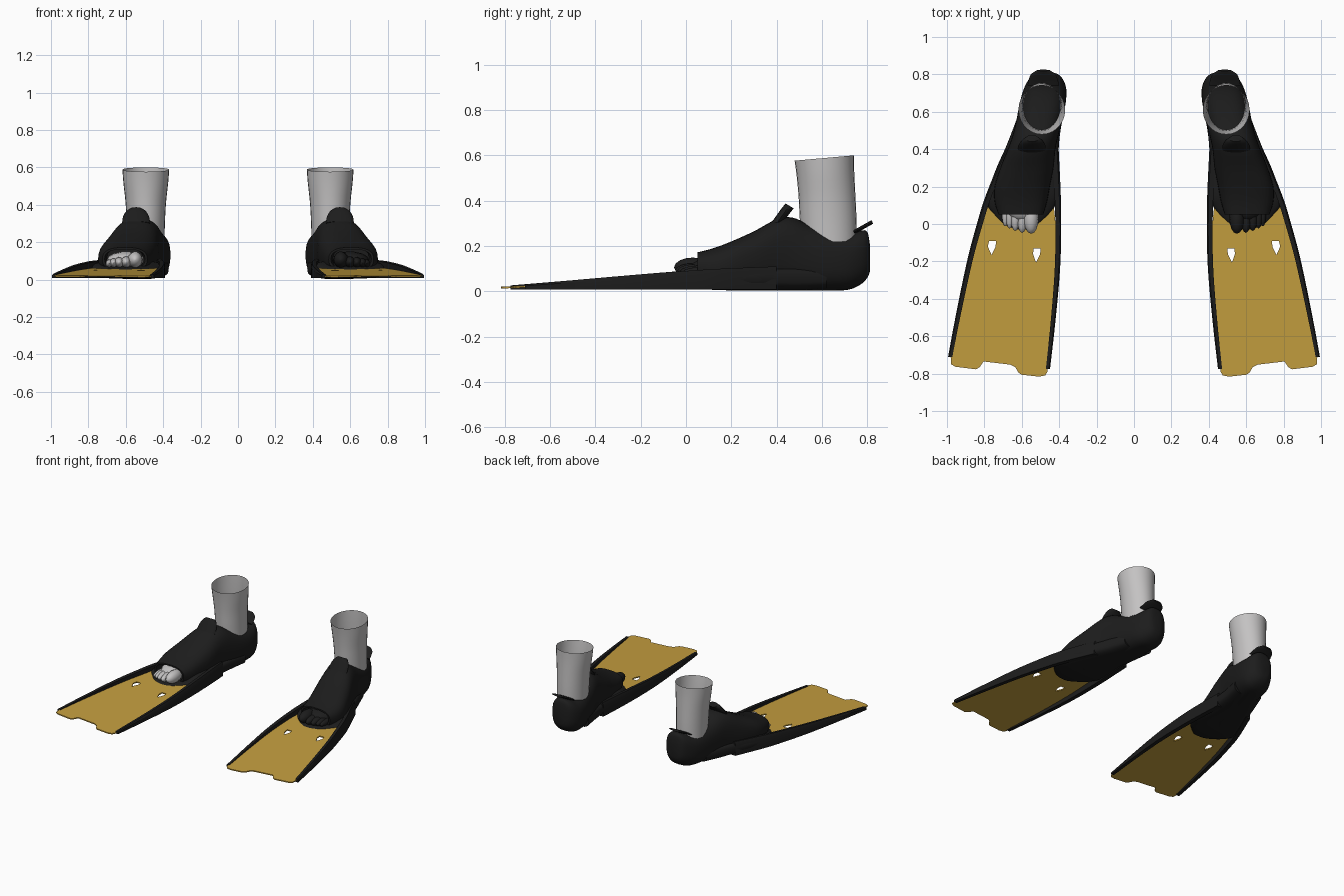
import bpy, bmesh, math
from mathutils import Vector

if "Cube" in bpy.data.objects:
    bpy.data.objects.remove(bpy.data.objects["Cube"])


def material(name, col):
    m = bpy.data.materials.new(name)
    m.diffuse_color = (*col, 1)
    m.use_nodes = True
    m.node_tree.nodes["Principled BSDF"].inputs["Base Color"].default_value = m.diffuse_color
    return m


BLACK = material("black rubber", (0.012, 0.012, 0.012))
YELLOW = material("yellow blade", (0.56, 0.345, 0.05))
GREY = material("pale grey skin", (0.55, 0.54, 0.54))
SIDES = {"right": 1, "left": -1}


def add(name, verts, faces, mat, side, angle=40):
    """One part, flipped across x for the left side."""
    me = bpy.data.meshes.new(name)
    me.from_pydata([(v[0] * SIDES[side], v[1], v[2]) for v in verts], [], faces)
    bm = bmesh.new()
    bm.from_mesh(me)
    bmesh.ops.recalc_face_normals(bm, faces=bm.faces)
    bm.to_mesh(me)
    bm.free()
    me.materials.append(mat)
    ob = bpy.data.objects.new(side + "_" + name, me)
    bpy.context.collection.objects.link(ob)
    bpy.ops.object.select_all(action='DESELECT')
    ob.select_set(True)
    bpy.context.view_layer.objects.active = ob
    bpy.ops.object.shade_smooth_by_angle(angle=math.radians(angle))
    return ob


def bridge(rings, caps=(True, True)):
    """Join equal-length rings into a skin."""
    n = len(rings[0])
    verts = [v for r in rings for v in r]
    faces = [(i * n + k, i * n + (k + 1) % n, (i + 1) * n + (k + 1) % n, (i + 1) * n + k)
             for i in range(len(rings) - 1) for k in range(n)]
    if caps[0]:
        faces.append(tuple(range(n)))
    if caps[1]:
        faces.append(tuple(range(len(verts) - n, len(verts))))
    return verts, faces


def oval(y, xl, xr, zb, zt, p=2.6, n=32):
    """Rounded-box cross-section facing along y."""
    out = []
    for k in range(n):
        a = 2 * math.pi * k / n
        c, s = math.cos(a), math.sin(a)
        out.append(((xl + xr) / 2 + (xr - xl) / 2 * math.copysign(abs(c) ** (2 / p), c), y,
                    (zb + zt) / 2 + (zt - zb) / 2 * math.copysign(abs(s) ** (2 / p), s)))
    return out


def smooth(rows, steps=4):
    """Catmull-Rom resampling of station rows."""
    out = []
    for i in range(len(rows) - 1):
        p = [Vector(rows[min(max(i + d, 0), len(rows) - 1)]) for d in (-1, 0, 1, 2)]
        for j in range(steps):
            t = j / steps
            out.append(tuple(0.5 * (2 * p[1] + (p[2] - p[0]) * t
                       + (2 * p[0] - 5 * p[1] + 4 * p[2] - p[3]) * t * t
                       + (3 * p[1] - p[0] - 3 * p[2] + p[3]) * t ** 3)))
    return out + [tuple(rows[-1])]


def ellipsoid(c, r, n=14):
    rings = [[(c[0] + r[0] * math.sin(b) * math.cos(a), c[1] + r[1] * math.cos(b),
               c[2] + r[2] * math.sin(b) * math.sin(a))
              for a in [2 * math.pi * k / n for k in range(n)]]
             for b in [0.05 + (math.pi - 0.1) * j / 8 for j in range(9)]]
    return bridge(rings)


def blade_z(y):
    return 0.016 + 0.042 * (y + 0.82) / 0.95


# Stations: y, left x, right x, bottom z, top z
POCKET = [(0.05, .485, .725, .045, .172), (0.12, .465, .745, .012, .19), (0.2, .45, .745, .004, .22),
          (0.3, .43, .715, .003, .265), (0.4, .42, .675, .003, .318), (0.47, .405, .65, .003, .325),
          (0.55, .385, .63, .003, .292), (0.65, .365, .61, .003, .264), (0.72, .362, .59, .008, .257),
          (0.77, .378, .565, .03, .268), (0.80, .405, .54, .06, .262), (0.812, .44, .515, .09, .2)]
BASE = [(-0.03, .55, .65, .03, .055), (0.0, .51, .70, .022, .065), (0.05, .455, .75, .012, .075),
        (0.1, .42, .785, .008, .088), (0.16, .395, .785, .005, .1), (0.3, .405, .735, .004, .108),
        (0.4, .403, .69, .004, .112), (0.5, .393, .65, .004, .114), (0.62, .37, .605, .01, .114)]
# Rails: y, outer edge x, top z
INNER = [(-.775, .449, .026), (-.5, .418, .049), (-.2, .393, .075), (.1, .39, .098), (.4, .403, .11)]
OUTER = [(-.71, .994, .03), (-.5, .955, .049), (-.2, .893, .075), (0, .84, .09), (.16, .79, .1), (.4, .69, .11)]
# Blade plan with a notched tip, and its two drain holes
PLAN = [(.43, .11), (.40, -.2), (.43, -.5), (.463, -.79), (.475, -.81), (.51, -.816), (.60, -.806),
        (.617, -.795), (.635, -.765), (.66, -.752), (.805, -.735), (.825, -.765), (.845, -.777),
        (.955, -.763), (.978, -.75), (.98, -.71), (.94, -.5), (.88, -.2), (.825, 0), (.775, .16),
        (.74, .12), (.60, .08), (.47, .06)]
HOLES = [(.52, -.16, .0), (.758, -.12, .004)]

for side in SIDES:
    # Foot pocket with a recessed toe opening
    rings = [oval(*r) for r in smooth(POCKET)]
    mouth = [oval(0.16, .51, .70, .07, .165), oval(0.05, .497, .713, .057, .162)]
    add("foot_pocket", *bridge(mouth + rings), BLACK, side)
    # Wide sole and skirt under the pocket
    add("sole_skirt", *bridge([oval(*r, 3.2) for r in smooth(BASE)]), BLACK, side)

    # Side rails
    for name, path, inward in (("inner_rail", INNER, 1), ("outer_rail", OUTER, -1)):
        rings = []
        for y, x, z in smooth(path):
            w = inward * (0.022 + 0.012 * (y + 0.78))
            rings.append([(x, y, .008), (x, y, z * .8), (x + w * .25, y, z), (x + w, y, z * .97), (x + w, y, .008)])
        add(name, *bridge(rings), BLACK, side, 30)

    # Blade: filled outline, given thickness and tilt
    cu = bpy.data.curves.new("blade_plan", 'CURVE')
    cu.dimensions, cu.fill_mode, cu.extrude = '2D', 'BOTH', 0.004
    kites = [[(x - .02, y + .028), (x + .016, y + .03), (x + .02 + d, y), (x + .004, y - .045), (x - .018, y - .003)]
             for x, y, d in HOLES]
    for pts in [PLAN] + kites:
        sp = cu.splines.new('POLY')
        sp.points.add(len(pts) - 1)
        for q, (x, y) in zip(sp.points, pts):
            q.co = (x, y, 0, 1)
        sp.use_cyclic_u = True
    tmp = bpy.data.objects.new("blade_plan", cu)
    bpy.context.collection.objects.link(tmp)
    bpy.context.view_layer.update()
    flat = bpy.data.meshes.new_from_object(tmp.evaluated_get(bpy.context.evaluated_depsgraph_get()))
    verts = [(v.co.x, v.co.y, v.co.z + blade_z(v.co.y)) for v in flat.vertices]
    faces = [tuple(p.vertices) for p in flat.polygons]
    bpy.data.objects.remove(tmp)
    add("blade", verts, faces, YELLOW, side, 20)

    # Open leg tube: z, x radius, y radius, centre y
    rings = []
    for z, rx, ry, cy in smooth([(.22, .100, .122, .632), (.32, .103, .125, .627), (.42, .109, .125, .622),
                                 (.52, .120, .127, .615), (.588, .125, .131, .61)], 3):
        ring = []
        for k in range(28):
            a = 2 * math.pi * k / 28
            y = cy + ry * math.sin(a)
            ring.append((.493 + rx * math.cos(a), y, z + .09 * (y - cy) * (z - .22) / .37))
        rings.append(ring)
    add("leg", *bridge(rings, (False, False)), GREY, side)

    # Toes peeking out of the opening, big toe on the inner side
    toe_mat = GREY if side == "left" else BLACK
    for i, (x, y, r) in enumerate([(.55, .03, .04), (.598, .035, .028), (.635, .045, .026),
                                   (.665, .058, .023), (.688, .07, .02)]):
        add("toe_%d" % (i + 1), *ellipsoid((x, y, .066 + r), (r, .082, r * 1.1)), toe_mat, side)
    add("forefoot", *ellipsoid((.60, .12, .105), (.10, .10, .045)), toe_mat, side)

    # Front tongue and heel pull tab: rounded plates along a side profile
    for name, path, cx in (("tongue", [(.40, .30, .075), (.425, .335, .07), (.445, .362, .055), (.458, .376, .035)], .545),
                           ("heel_tab", [(.74, .262, .085), (.77, .277, .078), (.80, .294, .066), (.822, .306, .035)], .485)):
        t = .018 if name == "tongue" else .008
        rings = []
        for y, z, w in smooth(path):
            ring = []
            for k in range(16):
                a = 2 * math.pi * k / 16
                u = t * math.sin(a)
                ring.append((cx + w * math.cos(a), y + (u if name == "tongue" else -u * .4),
                             z - (u * .6 if name == "tongue" else -u)))
            rings.append(ring)
        add(name, *bridge(rings), BLACK, side)
